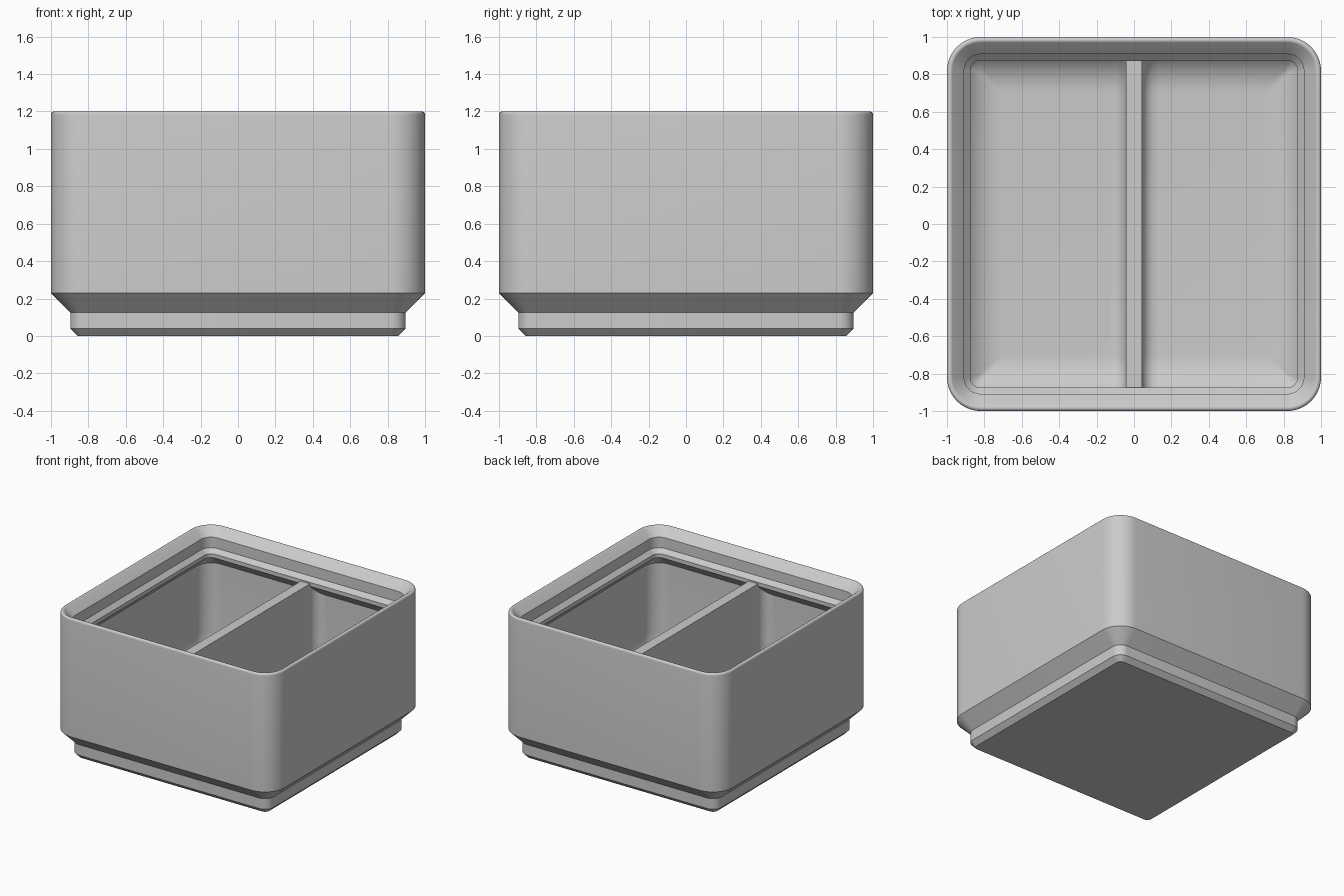
import bpy
import bmesh
import math

if "Cube" in bpy.data.objects:
    bpy.data.objects.remove(bpy.data.objects["Cube"])

CORNER = 0.181      # outer corner radius in plan
WALL = 0.046        # wall thickness
FLOOR = 0.08        # floor level inside the box
SCOOP = 0.25        # radius between walls and floor
SEG = 10            # steps per rounded corner

grey = bpy.data.materials.new("light grey")
grey.diffuse_color = (0.6, 0.6, 0.6, 1)
grey.use_nodes = True
grey.node_tree.nodes["Principled BSDF"].inputs["Base Color"].default_value = grey.diffuse_color


def finish(bm, name):
    bmesh.ops.remove_doubles(bm, verts=bm.verts, dist=1e-5)
    bmesh.ops.recalc_face_normals(bm, faces=bm.faces)
    mesh = bpy.data.meshes.new(name)
    bm.to_mesh(mesh)
    bm.free()
    mesh.materials.append(grey)
    obj = bpy.data.objects.new(name, mesh)
    bpy.context.collection.objects.link(obj)
    bpy.ops.object.select_all(action='DESELECT')
    obj.select_set(True)
    bpy.context.view_layer.objects.active = obj
    bpy.ops.object.shade_smooth_by_angle(angle=math.radians(28))
    return obj


def ring(bm, inset, z):
    """Rounded square, inset from the outer wall."""
    r = max(CORNER - inset, 0.02)
    c = 1 - inset - r
    verts = []
    for q, (sx, sy) in enumerate(((1, 1), (-1, 1), (-1, -1), (1, -1))):
        for i in range(SEG + 1):
            a = math.pi / 2 * (q + i / SEG)
            verts.append(bm.verts.new((sx * c + r * math.cos(a),
                                       sy * c + r * math.sin(a), z)))
    return verts


# Stepped foot and outer wall, as (inset, height)
profile = [(0.142, 0), (0.104, 0.0386), (0.104, 0.125), (0, 0.229)]
# Rounded rim edge
rim = 0.017
for i in range(9):
    a = math.pi - math.radians(135) * i / 8
    profile.append((rim + rim * math.cos(a), 1.183 + rim * math.sin(a)))
# Stacking lip and its underside
profile += [(0.0916, 1.133), (0.0916, 1.046), (0.125, 1.012),
            (0.125, 0.98), (WALL, 0.90)]
# Inner wall curving into the floor
for i in range(13):
    a = math.pi / 2 * i / 12
    profile.append((WALL + SCOOP * (1 - math.cos(a)),
                    FLOOR + SCOOP * (1 - math.sin(a))))

bm = bmesh.new()
rings = [ring(bm, *p) for p in profile]
for lo, hi in zip(rings, rings[1:]):
    n = len(lo)
    for i in range(n):
        j = (i + 1) % n
        bm.faces.new((lo[i], lo[j], hi[j], hi[i]))
bm.faces.new(rings[0])
bm.faces.new(rings[-1])
finish(bm, "box_shell")

# Divider path down one wall, across the floor and up the other:
# (y, z, inward normal y, inward normal z)
y_wall = 1 - WALL
half_path = [(y_wall, 1.0, -1, 0)]
for i in range(13):
    a = math.pi / 2 * i / 12
    half_path.append((y_wall - SCOOP * (1 - math.cos(a)),
                      FLOOR + SCOOP * (1 - math.sin(a)),
                      -math.cos(a), math.sin(a)))
path = half_path + [(-y, z, -ny, nz) for y, z, ny, nz in reversed(half_path)]

# Divider with filleted joints to walls and floor
HALF, FILLET, STEPS = 0.042, 0.08, 6
bm = bmesh.new()
sides = []
for s in (-1, 1):
    rows = []
    for y, z, ny, nz in path:
        row = []
        for k in range(STEPS + 1):
            t = math.pi / 2 * k / STEPS
            d = FILLET * (1 - math.cos(t))
            x = s * (HALF + FILLET * (1 - math.sin(t)))
            row.append(bm.verts.new((x, y + ny * d, z + nz * d)))
        rows.append(row)
    for a, b in zip(rows, rows[1:]):
        for k in range(STEPS):
            bm.faces.new((a[k], a[k + 1], b[k + 1], b[k]))
    bm.faces.new([row[-1] for row in rows])
    sides.append(rows)
left, right = sides
# Divider top
bm.faces.new(left[0] + left[-1][::-1] + right[-1] + right[0][::-1])
finish(bm, "divider")
